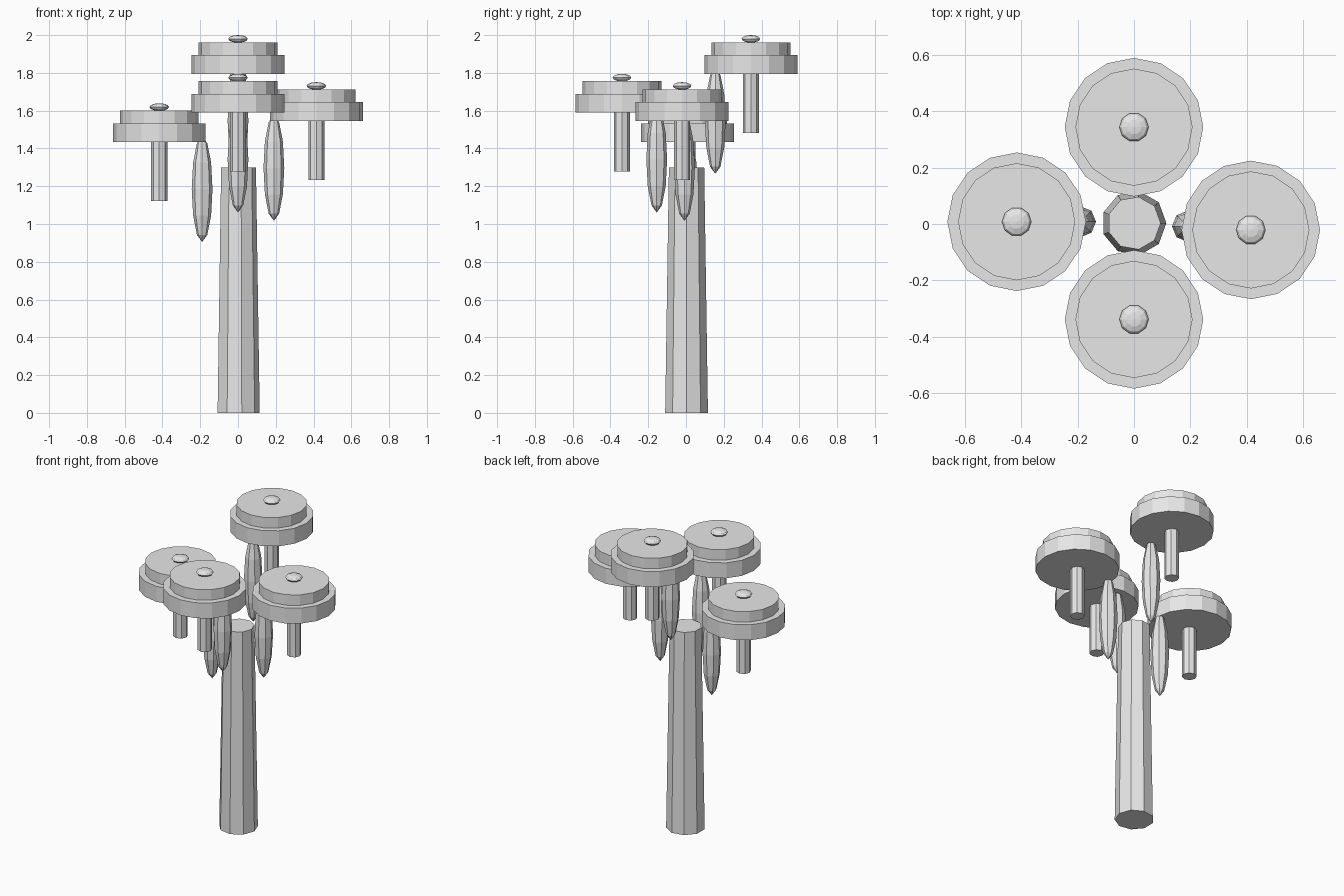
import bpy, bmesh, math

if "Cube" in bpy.data.objects:
    bpy.data.objects.remove(bpy.data.objects["Cube"])

grey = bpy.data.materials.new("plain grey")
grey.diffuse_color = (0.8, 0.8, 0.8, 1)
grey.use_nodes = True
grey.node_tree.nodes["Principled BSDF"].inputs["Base Color"].default_value = grey.diffuse_color


def lathe(name, profile, sides, loc):
    """Flat-shaded solid of revolution from (radius, height) points, bottom to top."""
    bm = bmesh.new()
    rings = []
    for r, z in profile:
        if r < 1e-4:
            rings.append([bm.verts.new((0, 0, z))])
        else:
            rings.append([bm.verts.new((r * math.cos(2 * math.pi * i / sides),
                                        r * math.sin(2 * math.pi * i / sides), z))
                          for i in range(sides)])
    for a, b in zip(rings, rings[1:]):
        for i in range(sides):
            j = (i + 1) % sides
            if len(a) == 1:
                bm.faces.new((a[0], b[j], b[i]))
            elif len(b) == 1:
                bm.faces.new((a[i], a[j], b[0]))
            else:
                bm.faces.new((a[i], a[j], b[j], b[i]))
    # flat end caps
    if len(rings[0]) > 1:
        bm.faces.new(rings[0][::-1])
    if len(rings[-1]) > 1:
        bm.faces.new(rings[-1])
    bmesh.ops.recalc_face_normals(bm, faces=bm.faces)
    mesh = bpy.data.meshes.new(name)
    bm.to_mesh(mesh)
    bm.free()
    mesh.materials.append(grey)
    obj = bpy.data.objects.new(name, mesh)
    obj.location = loc
    bpy.context.collection.objects.link(obj)
    return obj


def ellipsoid(radius, half_height, steps=6):
    """Profile of a stretched sphere."""
    return [(radius * math.sin(math.pi * k / steps),
             -half_height * math.cos(math.pi * k / steps)) for k in range(steps + 1)]


# Tapered trunk
lathe("trunk", [(0.115, 0), (0.095, 1.3)], 9, (0, 0.003, 0))

# Each crown: position and underside height, plus the position of its spindle
crowns = {
    "left": ((-0.417, 0.008, 1.433), (-0.19, 0.008)),
    "right": ((0.415, -0.021, 1.545), (0.19, -0.008)),
    "front": ((0, -0.339, 1.589), (0, -0.155)),
    "back": ((0, 0.344, 1.794), (0, 0.155)),
}
for side, ((x, y, z), (sx, sy)) in crowns.items():
    # Stepped disc, hanging stem, flattened knob, and pointed branch
    lathe(side + "_disc_lower", [(0.246, 0), (0.246, 0.1)], 16, (x, y, z))
    lathe(side + "_disc_upper", [(0.208, 0.09), (0.208, 0.168)], 16, (x, y, z))
    lathe(side + "_stem", [(0.043, -0.312), (0.043, 0.01)], 8, (x, y, z))
    lathe(side + "_knob", ellipsoid(0.052, 0.02), 10, (x, y, z + 0.186))
    lathe(side + "_branch", ellipsoid(0.055, 0.28), 8, (sx, sy, z - 0.248))
